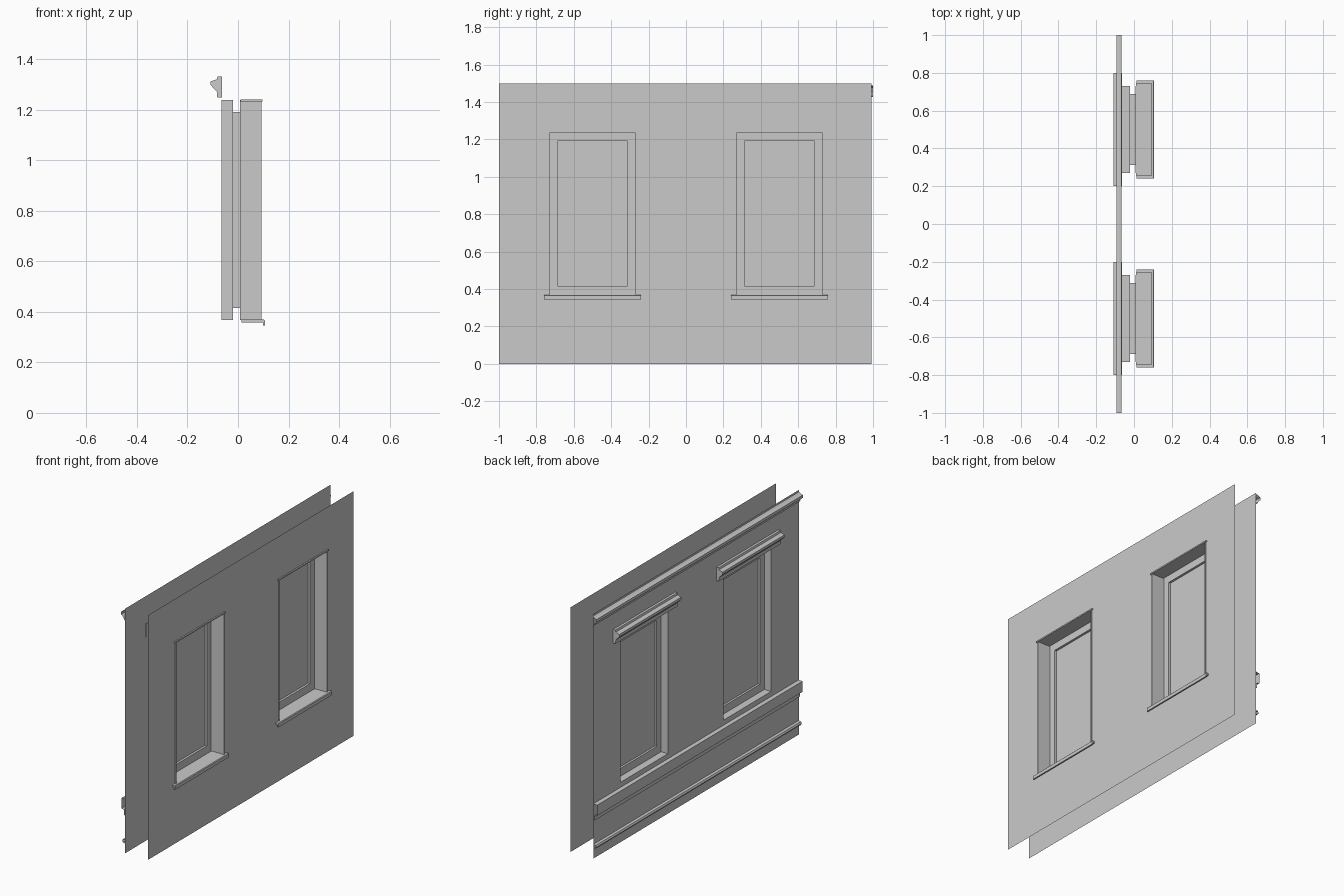
import bpy, bmesh

if "Cube" in bpy.data.objects:
    bpy.data.objects.remove(bpy.data.objects["Cube"], do_unlink=True)

grey = bpy.data.materials.new("plain_grey")
grey.use_nodes = True
colour = (0.59, 0.59, 0.59, 1)
grey.diffuse_color = colour
grey.node_tree.nodes["Principled BSDF"].inputs["Base Color"].default_value = colour

# Main planes and openings
OUTER, INNER = -0.066, 0.088
SASH_OUT, SASH_IN, GLASS = -0.02, 0.007, -0.007
Y0, Y1, TOP = -1.0, 0.992, 1.5
OPEN_HALF, OPEN_Z = 0.23, (0.367, 1.238)
PANE_HALF, PANE_Z = 0.188, (0.415, 1.19)
WINDOWS = {"right": -0.5, "left": 0.5}


def finish(name, bm):
    bmesh.ops.remove_doubles(bm, verts=bm.verts, dist=1e-5)
    mesh = bpy.data.meshes.new(name)
    bm.to_mesh(mesh)
    bm.free()
    mesh.materials.append(grey)
    obj = bpy.data.objects.new(name, mesh)
    bpy.context.collection.objects.link(obj)
    return obj


def quad(bm, *points):
    bm.faces.new([bm.verts.new(p) for p in points])


def sheet(bm, x, ys, zs, is_hole, facing):
    """Upright sheet made of cells, leaving out those that are holes."""
    for i in range(len(ys) - 1):
        for j in range(len(zs) - 1):
            if is_hole(i, j):
                continue
            a, b, c, d = ys[i], ys[i + 1], zs[j], zs[j + 1]
            ring = [(x, a, c), (x, b, c), (x, b, d), (x, a, d)]
            quad(bm, *(ring if facing > 0 else ring[::-1]))


def tunnel(bm, xa, xb, y, half, zs):
    """Four faces lining a rectangular opening, facing inward."""
    ring = [(y - half, zs[0]), (y + half, zs[0]), (y + half, zs[1]), (y - half, zs[1])]
    for k in range(4):
        p, q = ring[k], ring[(k + 1) % 4]
        quad(bm, (xa, *p), (xa, *q), (xb, *q), (xb, *p))


def moulding(name, profile, ya, yb, closed=False):
    """Sweep an (x, z) profile along y; closed ones get a back and caps."""
    bm = bmesh.new()
    count = len(profile)
    for k in range(count if closed else count - 1):
        p, q = profile[k], profile[(k + 1) % count]
        quad(bm, (p[0], ya, p[1]), (p[0], yb, p[1]), (q[0], yb, q[1]), (q[0], ya, q[1]))
    if closed:
        for y in (ya, yb):
            quad(bm, *[(x, y, z) for x, z in profile])
    bmesh.ops.remove_doubles(bm, verts=bm.verts, dist=1e-5)
    if closed:
        bmesh.ops.recalc_face_normals(bm, faces=bm.faces)
    return finish(name, bm)


def box(name, xs, ys, zs):
    profile = [(xs[0], zs[0]), (xs[0], zs[1]), (xs[1], zs[1]), (xs[1], zs[0])]
    return moulding(name, profile, ys[0], ys[1], True)


# Two wall skins with window openings
wall_ys = [Y0] + [y + s * OPEN_HALF for y in WINDOWS.values() for s in (-1, 1)] + [Y1]
for name, x, facing in (("outer_wall", OUTER, -1), ("inner_wall", INNER, 1)):
    bm = bmesh.new()
    sheet(bm, x, wall_ys, [0, *OPEN_Z, TOP], lambda i, j: i in (1, 3) and j == 1, facing)
    finish(name, bm)

hood_profile = [(-0.063, 1.249), (-0.082, 1.249), (-0.084, 1.272), (-0.108, 1.297),
                (-0.108, 1.312), (-0.084, 1.32), (-0.081, 1.332), (-0.063, 1.332)]
sill_profile = [(0.014, 0.369), (0.103, 0.369), (0.107, 0.365), (0.107, 0.345),
                (0.099, 0.345), (0.099, 0.357), (0.014, 0.357)]

for side, y in WINDOWS.items():
    # Reveals on both sides of the window
    bm = bmesh.new()
    tunnel(bm, OUTER, SASH_OUT, y, OPEN_HALF, OPEN_Z)
    tunnel(bm, SASH_IN, INNER, y, OPEN_HALF, OPEN_Z)
    finish(side + "_window_reveal", bm)

    # Sash frame: a ring on each face and the lining between
    bm = bmesh.new()
    ys = [y - OPEN_HALF, y - PANE_HALF, y + PANE_HALF, y + OPEN_HALF]
    zs = [OPEN_Z[0], *PANE_Z, OPEN_Z[1]]
    for x, facing in ((SASH_OUT, -1), (SASH_IN, 1)):
        sheet(bm, x, ys, zs, lambda i, j: i == 1 and j == 1, facing)
    tunnel(bm, SASH_OUT, SASH_IN, y, PANE_HALF, PANE_Z)
    finish(side + "_window_frame", bm)

    # Pane
    bm = bmesh.new()
    sheet(bm, GLASS, ys[1:3], PANE_Z, lambda i, j: False, 1)
    finish(side + "_window_pane", bm)

    # Inner casing: jamb boards, head board and sill
    for s, end in ((-1, "right"), (1, "left")):
        edge = y + s * OPEN_HALF
        box(f"{side}_window_{end}_jamb", (0.01, 0.093),
            sorted((edge, edge + s * 0.005)), OPEN_Z)
    box(side + "_window_head", (0.01, 0.096), (y - 0.244, y + 0.244), (1.233, 1.241))
    moulding(side + "_window_sill", sill_profile, y - 0.26, y + 0.26, True)

    # Outer hood over the window
    moulding(side + "_window_hood", hood_profile, y - 0.3, y + 0.3, True)

# Horizontal mouldings along the outer wall, open at the ends
moulding("cornice", [(OUTER, 1.427), (-0.073, 1.432), (-0.077, 1.445), (-0.092, 1.458),
                     (-0.092, 1.475), (-0.078, 1.48), (OUTER, 1.488)], Y0, 1.0)
moulding("belt_course", [(OUTER, 0.23), (-0.074, 0.235), (-0.074, 0.265), (-0.09, 0.268),
                         (-0.09, 0.333), (OUTER, 0.336)], Y0, Y1)
moulding("base_moulding", [(OUTER, 0.06), (-0.08, 0.063), (-0.085, 0.073),
                           (-0.08, 0.083), (OUTER, 0.087)], Y0, Y1)
